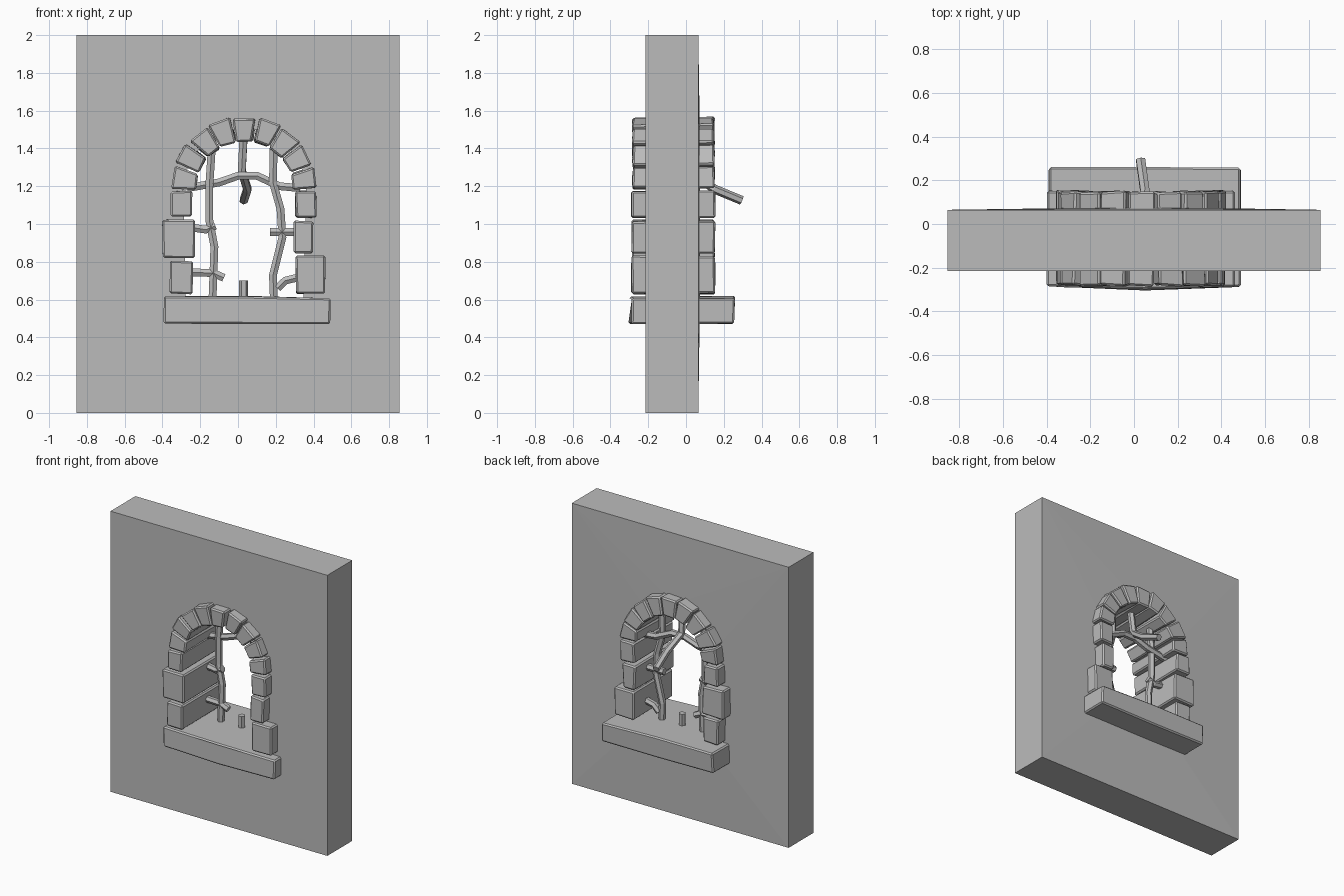
import bpy, bmesh, math, random

random.seed(4)
if "Cube" in bpy.data.objects:
    bpy.data.objects.remove(bpy.data.objects["Cube"], do_unlink=True)

# One plain grey stone colour
stone = bpy.data.materials.new("stone_grey")
stone.use_nodes = True
GREY = (0.5, 0.5, 0.5, 1)
stone.diffuse_color = GREY
stone.node_tree.nodes["Principled BSDF"].inputs["Base Color"].default_value = GREY

CX, CZ = 0.035, 1.18            # centre of the arch
R_IN, R_OUT = 0.26, 0.39
FRONT, BACK = -0.215, 0.065     # wall faces


def add_object(name, data):
    ob = bpy.data.objects.new(name, data)
    bpy.context.collection.objects.link(ob)
    data.materials.append(stone)
    return ob


def finish(name, bm):
    bmesh.ops.recalc_face_normals(bm, faces=bm.faces)
    me = bpy.data.meshes.new(name)
    bm.to_mesh(me)
    bm.free()
    return add_object(name, me)


def block(name, outline, y0, y1, jitter=0.006, bulge=0.0):
    """Rough hewn stone: an (x, z) outline run from y0 to y1, chipped and bevelled."""
    bm = bmesh.new()
    rings = []
    for y in (y0, y1):
        rings.append([bm.verts.new((x, y, z)) for x, z in outline])
    n = len(outline)
    if bulge:
        for i in (1, 4):
            rings[0][i].co.y -= bulge
    for v in bm.verts:
        v.co.x += random.uniform(-jitter, jitter)
        v.co.y += random.uniform(-jitter, jitter)
        v.co.z += random.uniform(-jitter, jitter)
    for ring in rings:
        bm.faces.new(ring)
    for i in range(n):
        j = (i + 1) % n
        bm.faces.new((rings[0][i], rings[0][j], rings[1][j], rings[1][i]))
    bmesh.ops.recalc_face_normals(bm, faces=bm.faces)
    sharp = [e for e in bm.edges if e.calc_face_angle(0) > 0.6]
    bmesh.ops.bevel(bm, geom=sharp, offset=0.009, segments=1, affect='EDGES')
    return finish(name, bm)


def bar(name, points, radius=0.024):
    """Bent six-sided iron bar through the given points."""
    cu = bpy.data.curves.new(name, 'CURVE')
    cu.dimensions = '3D'
    cu.bevel_depth = radius
    cu.bevel_resolution = 1
    cu.use_fill_caps = True
    sp = cu.splines.new('POLY')
    sp.points.add(len(points) - 1)
    for p, co in zip(sp.points, points):
        p.co = (*co, 1)
    sp.use_smooth = False
    ob = add_object(name, cu)
    bpy.ops.object.select_all(action='DESELECT')
    ob.select_set(True)
    bpy.context.view_layer.objects.active = ob
    bpy.ops.object.convert(target='MESH')


# Wall with an arched opening; its back swells slightly around the opening
hole = [(CX - 0.31, 0.54), (CX + 0.31, 0.54)]
for k in range(13):
    a = math.pi * k / 12
    hole.append((CX + 0.325 * math.cos(a), CZ + 0.325 * math.sin(a)))
frame = [(-0.855, 0), (0.855, 0), (0.855, 2), (-0.855, 2)]
bm = bmesh.new()
loops = []
for y, swell in ((FRONT, 0), (BACK, 0.008)):
    pair, edges = [], []
    for outline, dy in ((frame, 0), (hole, swell)):
        vs = [bm.verts.new((x, y + dy, z)) for x, z in outline]
        edges += [bm.edges.new((vs[i - 1], vs[i])) for i in range(len(vs))]
        pair.append(vs)
    bmesh.ops.triangle_fill(bm, edges=edges, use_beauty=True, normal=(0, 1, 0))
    loops.append(pair)
for f, b in zip(*loops):
    for i in range(len(f)):
        bm.faces.new((f[i - 1], f[i], b[i], b[i - 1]))
finish("wall", bm)

# Arch stones
COUNT = 9
for i in range(COUNT):
    mid = math.pi * (i + 0.5) / COUNT
    half = math.pi / COUNT / 2 - 0.018
    r_out = R_OUT + random.uniform(-0.008, 0.008)
    corners = [(R_IN, -half), (r_out, -half), (r_out, half), (R_IN, half)]
    outline = [(CX + r * math.cos(mid + a), CZ + r * math.sin(mid + a)) for r, a in corners]
    block(f"arch_stone_{i + 1}", outline, -0.283, 0.15, 0.006)

# Side stones: x range, z range
jambs = {
    "right_jamb": [(-0.36, -0.24, 0.63, 0.805), (-0.40, -0.23, 0.82, 1.02),
                   (-0.355, -0.245, 1.04, 1.175)],
    "left_jamb": [(0.305, 0.46, 0.63, 0.83), (0.298, 0.395, 0.845, 1.015),
                  (0.305, 0.415, 1.03, 1.175)],
}
for side, stones in jambs.items():
    for i, (x0, x1, z0, z1) in enumerate(stones):
        block(f"{side}_stone_{i + 1}", [(x0, z0), (x1, z0), (x1, z1), (x0, z1)],
              -0.288, 0.153, 0.004)

# Sill, bowed at the front
block("sill", [(-0.395, 0.472), (0.05, 0.468), (0.488, 0.472),
               (0.488, 0.608), (0.05, 0.618), (-0.392, 0.62)], -0.285, 0.257, 0.004, bulge=0.017)

# Broken window bars
bar("right_upright_bar", [(-0.135, 0, 0.6), (-0.125, 0, 0.88), (-0.152, 0, 1.02),
                          (-0.152, 0, 1.2), (-0.135, 0, 1.46)])
bar("left_upright_bar", [(0.19, 0, 0.6), (0.185, 0, 0.73), (0.235, 0, 0.93),
                         (0.225, 0, 1.08), (0.185, 0, 1.22), (0.19, 0, 1.46)])
bar("cross_bar", [(-0.27, 0.01, 1.19), (-0.1, 0.01, 1.22), (0, 0.01, 1.255),
                  (0.1, 0.01, 1.255), (0.22, 0.01, 1.2), (0.33, 0.01, 1.19)])
bar("hanging_bar", [(0.03, 0, 1.47), (0.02, 0.02, 1.28), (0.05, 0.15, 1.185), (0.03, 0.295, 1.125)])
bar("right_upper_stub", [(-0.27, 0, 0.985), (-0.17, 0, 0.97), (-0.12, 0, 0.99)])
bar("right_lower_stub", [(-0.27, 0, 0.745), (-0.13, 0, 0.74), (-0.075, 0, 0.715)])
bar("left_upper_stub", [(0.33, 0, 0.957), (0.17, 0, 0.957)])
bar("left_lower_stub", [(0.33, 0, 0.72), (0.25, 0, 0.7), (0.21, 0, 0.66)])
bar("sill_stub", [(0.03, 0, 0.59), (0.03, 0, 0.7)])
